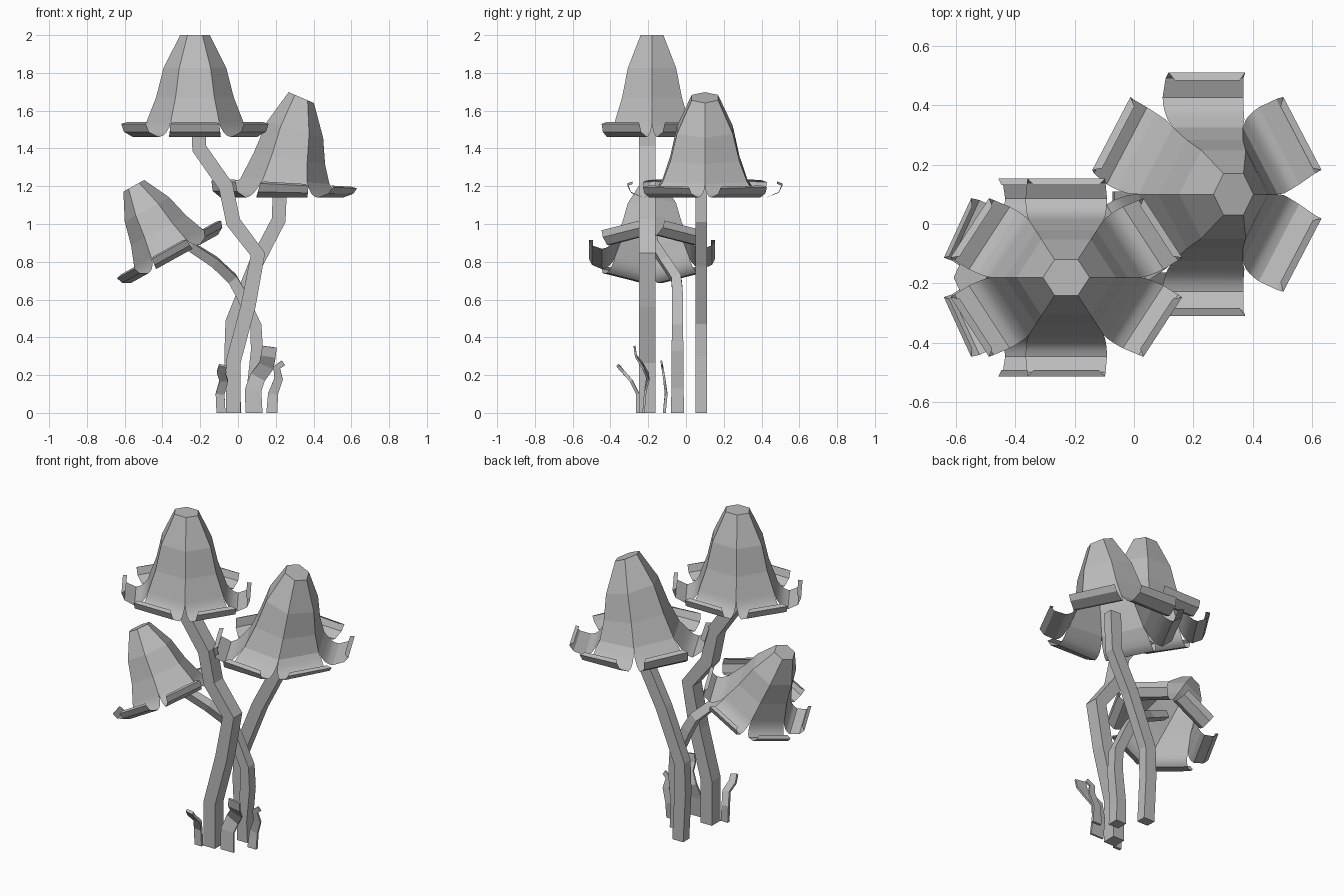
import bpy, bmesh, math
from mathutils import Matrix, Vector

if "Cube" in bpy.data.objects:
    bpy.data.objects.remove(bpy.data.objects["Cube"], do_unlink=True)

grey = bpy.data.materials.new("plain grey")
grey.use_nodes = True
grey.diffuse_color = (0.5, 0.5, 0.5, 1)
grey.node_tree.nodes["Principled BSDF"].inputs["Base Color"].default_value = (0.5, 0.5, 0.5, 1)


def finish(bm, name):
    mesh = bpy.data.meshes.new(name)
    bm.to_mesh(mesh)
    bm.free()
    mesh.materials.append(grey)
    obj = bpy.data.objects.new(name, mesh)
    bpy.context.collection.objects.link(obj)
    return obj


# Bell rings: corner radius and height above the rim
BELL = [(0.08, 0.54), (0.17, 0.365), (0.21, 0.21), (0.258, 0.09)]
# Curled petal rows: distance out, half width, height
PETAL = [(0.235, 0.133, 0.055), (0.258, 0.137, 0.025), (0.28, 0.139, 0.008),
         (0.305, 0.14, 0.0), (0.365, 0.135, 0.028), (0.383, 0.133, 0.07), (0.358, 0.112, 0.08)]


def cap(name, centre, scale, tilt=0, lean=0, top_tilt=0, bell=1.0):
    """Six-sided hollow bell with a separate curled petal on each side."""
    bm = bmesh.new()
    place = (Matrix.Translation(centre) @ Matrix.Rotation(tilt, 4, 'Y')
             @ Matrix.Diagonal((*scale, 1)))
    rows = [(r * bell * math.cos(math.pi / 6), r * bell / 2, z) for r, z in BELL] + PETAL

    def vert(x, y, z):
        t = z / BELL[0][1]
        p = Matrix.Rotation(top_tilt * t, 3, 'Y') @ Vector((x, y, 0))
        return bm.verts.new(place @ (p + Vector((lean * t, 0, z))))

    crown = []
    for k in range(6):
        a = math.radians(30 + 60 * k)
        c, s = math.cos(a), math.sin(a)
        pairs = [[vert(d * c - w * s, d * s + w * c, z) for w in (-h, h)] for d, h, z in rows]
        for i, (lo, hi) in enumerate(zip(pairs, pairs[1:])):
            face = bm.faces.new((hi[0], hi[1], lo[1], lo[0]))
            face.smooth = 3 <= i <= 6
        crown.append(pairs[0][0])
    bm.faces.new(crown)
    bmesh.ops.remove_doubles(bm, verts=bm.verts, dist=0.0005)
    # Keep the lip and corners crisp
    for e in bm.edges:
        if len(e.link_faces) == 2 and e.calc_face_angle(0) > 0.6:
            e.smooth = False
    return finish(bm, name)


cap("top_cap", (-0.228, -0.18, 1.46), (0.98, 0.87, 1))
cap("right_cap", (0.232, 0.1, 1.14), (0.97, 1.07, 0.98), lean=0.106,
    top_tilt=math.radians(23), bell=0.94)
cap("left_cap", (-0.337, -0.18, 0.815), (0.79, 0.87, 0.82), tilt=math.radians(-29))


def strip(name, path, wx, wy, taper=1.0):
    """Four-sided bar that follows a path."""
    bm = bmesh.new()
    rings = []
    for i, p in enumerate(path):
        k = 1 + (taper - 1) * i / (len(path) - 1)
        before, after = Vector(path[max(i - 1, 0)]), Vector(path[min(i + 1, len(path) - 1)])
        way = (after - before).normalized()
        if i == 0:
            way = Vector((0, 0, 1))
        rot = Vector((0, 0, 1)).rotation_difference(way).to_matrix()
        rings.append([bm.verts.new(Vector(p) + rot @ Vector((sx * wx * k / 2, sy * wy * k / 2, 0)))
                      for sx, sy in ((-1, -1), (1, -1), (1, 1), (-1, 1))])
    for lo, hi in zip(rings, rings[1:]):
        for j in range(4):
            n = (j + 1) % 4
            bm.faces.new((lo[j], lo[n], hi[n], hi[j]))
    bm.faces.new(rings[0][::-1])
    bm.faces.new(rings[-1])
    return finish(bm, name)


# Stems, each bending in its own upright plane
strip("top_stem", [(-0.025, -0.205, 0), (-0.025, -0.205, 0.27), (0.055, -0.205, 0.57),
                   (0.105, -0.205, 0.84), (-0.025, -0.205, 1.01), (-0.065, -0.205, 1.2),
                   (-0.205, -0.205, 1.4), (-0.21, -0.205, 1.57)], 0.078, 0.085)
strip("right_stem", [(-0.02, 0.08, 0), (-0.035, 0.08, 0.3), (-0.03, 0.08, 0.48),
                     (0.095, 0.08, 0.79), (0.215, 0.08, 1.02), (0.225, 0.08, 1.26)], 0.075, 0.06)
strip("left_stem", [(0.085, -0.045, 0), (0.08, -0.045, 0.13), (0.1, -0.045, 0.33),
                    (0.095, -0.045, 0.46), (0.015, -0.045, 0.63), (-0.03, -0.05, 0.71),
                    (-0.125, -0.11, 0.8), (-0.25, -0.165, 0.88), (-0.38, -0.18, 0.94)],
      0.07, 0.068, 0.65)

# Thin curling leaves around the base
strip("middle_leaf", [(0.085, -0.225, 0), (0.08, -0.215, 0.12), (0.105, -0.2, 0.19),
                      (0.15, -0.23, 0.25), (0.16, -0.265, 0.3), (0.167, -0.272, 0.35)],
      0.09, 0.012, 0.85)
strip("left_leaf", [(-0.09, -0.255, 0), (-0.095, -0.255, 0.1), (-0.075, -0.29, 0.17),
                    (-0.09, -0.33, 0.215), (-0.08, -0.36, 0.25)], 0.048, 0.018, 0.9)
strip("right_leaf", [(0.18, -0.115, 0), (0.185, -0.105, 0.1), (0.215, -0.115, 0.18),
                     (0.205, -0.125, 0.24), (0.24, -0.13, 0.265)], 0.06, 0.016, 0.5)
